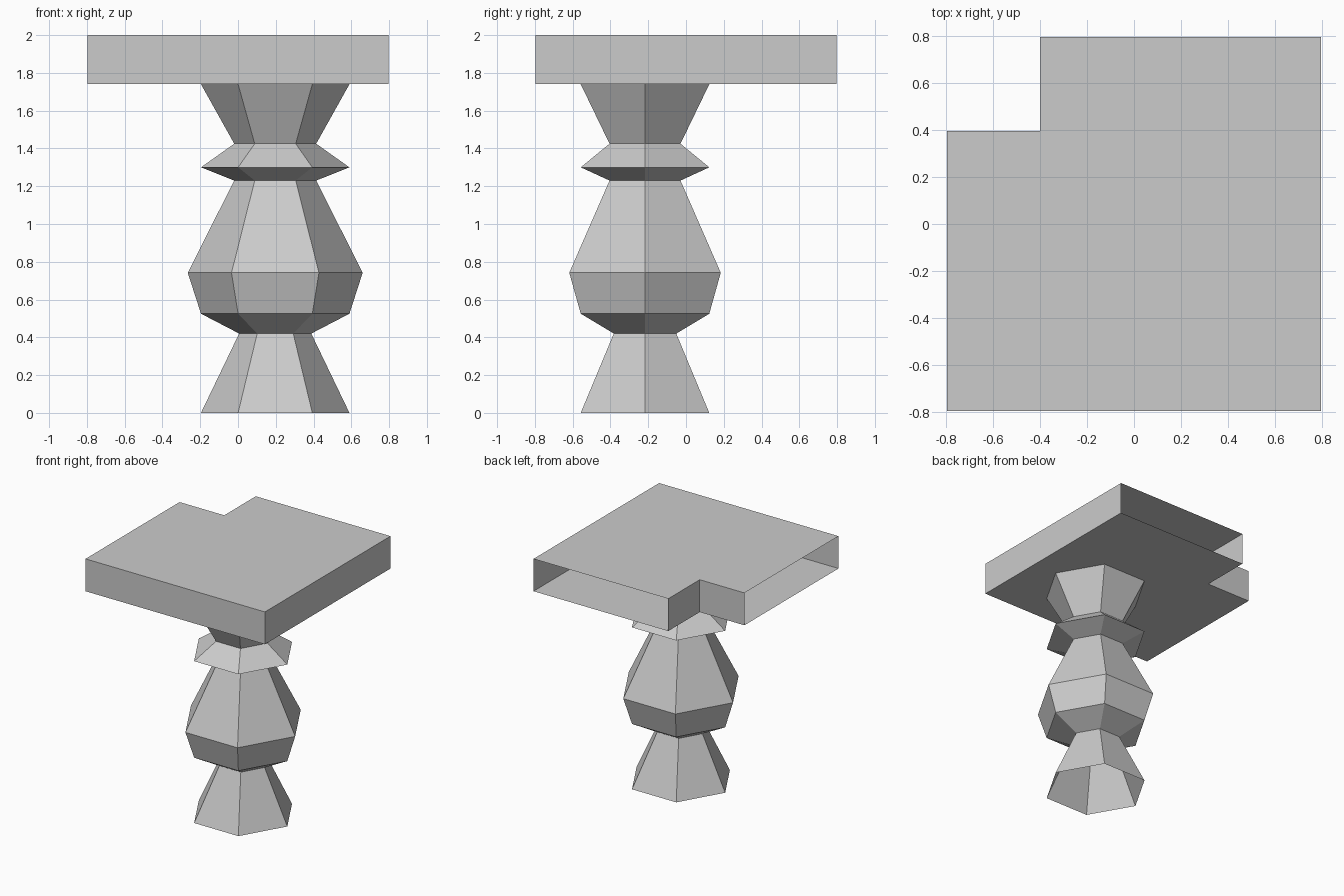
import bpy
from math import cos, sin, pi

if "Cube" in bpy.data.objects:
    bpy.data.objects.remove(bpy.data.objects["Cube"])


def add_mesh(name, verts, faces):
    mesh = bpy.data.meshes.new(name)
    mesh.from_pydata(verts, [], faces)
    mesh.update()
    obj = bpy.data.objects.new(name, mesh)
    bpy.context.collection.objects.link(obj)
    return obj


# Turned column: hexagonal rings swept along a (radius, height) profile, ends open
SIDES = 6
CENTRE = (0.197, -0.217)
profile = [(0.393, 0), (0.191, 0.42), (0.393, 0.525), (0.463, 0.742),
           (0.217, 1.23), (0.393, 1.30), (0.217, 1.425), (0.393, 1.74)]
verts = [(CENTRE[0] + r * cos(2 * pi * i / SIDES),
          CENTRE[1] + r * sin(2 * pi * i / SIDES), z)
         for r, z in profile for i in range(SIDES)]
faces = []
for ring in range(len(profile) - 1):
    a, b = ring * SIDES, (ring + 1) * SIDES
    for i in range(SIDES):
        j = (i + 1) % SIDES
        faces.append((a + i, a + j, b + j, b + i))
add_mesh("column", verts, faces)

# Slab with a notched back left corner; its back and left walls are open
H = 0.797
outline = [(-H, -H), (H, -H), (H, H), (-0.4, H), (-0.4, 0.397), (-H, 0.397)]
n = len(outline)
verts = [(x, y, z) for z in (1.74, 2.0) for x, y in outline]
faces = [tuple(reversed(range(n))), tuple(range(n, 2 * n))]
open_walls = {2, 5}
for i in range(n):
    if i not in open_walls:
        j = (i + 1) % n
        faces.append((i, j, n + j, n + i))
add_mesh("slab", verts, faces)
